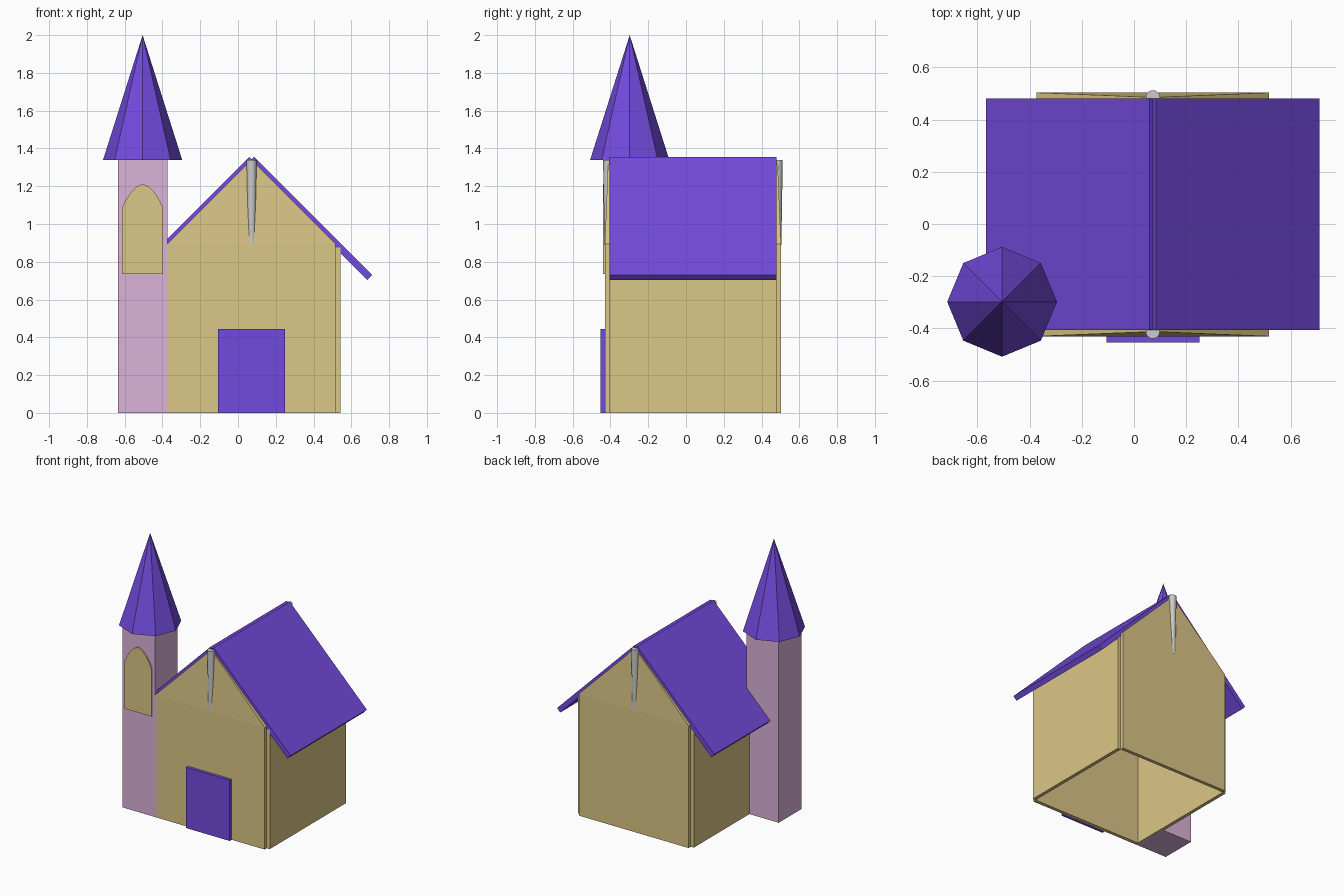
import bpy, bmesh
from math import pi, sin, cos

if "Cube" in bpy.data.objects:
    bpy.data.objects.remove(bpy.data.objects["Cube"])


def material(name, rgb):
    m = bpy.data.materials.new(name)
    m.diffuse_color = (*rgb, 1)
    m.use_nodes = True
    m.node_tree.nodes["Principled BSDF"].inputs["Base Color"].default_value = m.diffuse_color
    return m


PURPLE = material("purple", (0.17, 0.07, 0.72))
SAND = material("sand", (0.71, 0.57, 0.24))
PINK = material("pink", (0.71, 0.45, 0.70))


def finish(bm, name, mat):
    bmesh.ops.recalc_face_normals(bm, faces=bm.faces)
    me = bpy.data.meshes.new(name)
    bm.to_mesh(me)
    bm.free()
    ob = bpy.data.objects.new(name, me)
    bpy.context.collection.objects.link(ob)
    if mat:
        me.materials.append(mat)
    return ob


def prism(name, pts, y0, y1, mat, y_tip=None):
    """Extrude an x,z outline from y0 to y1; y_tip leans the last point at y0."""
    bm = bmesh.new()
    a = [bm.verts.new((x, y0, z)) for x, z in pts]
    b = [bm.verts.new((x, y1, z)) for x, z in pts]
    if y_tip is not None:
        a[-1].co.y = y_tip
    bm.faces.new(a)
    bm.faces.new(b)
    n = len(pts)
    for i in range(n):
        j = (i + 1) % n
        bm.faces.new((a[i], a[j], b[j], b[i]))
    return finish(bm, name, mat)


def box(name, x0, x1, y0, y1, z0, z1, mat):
    return prism(name, [(x0, z0), (x1, z0), (x1, z1), (x0, z1)], y0, y1, mat)


def cone(name, x, y, z0, z1, r0, r1, sides, mat):
    bpy.ops.mesh.primitive_cone_add(vertices=sides, radius1=r0, radius2=r1,
                                    depth=z1 - z0, location=(x, y, (z0 + z1) / 2))
    ob = bpy.context.object
    ob.name = name
    if mat:
        ob.data.materials.append(mat)
    return ob


CX = 0.072  # ridge line

# House walls, with slightly inward-leaning gables front and back
for side, outer, inner, tip in (("front", -0.43, -0.405, -0.412),
                                ("back", 0.503, 0.478, 0.485)):
    box(side + "_wall", -0.373, 0.517, outer, inner, 0, 0.895, SAND)
    prism(side + "_gable", [(-0.373, 0.895), (0.517, 0.895), (CX, 1.34)],
          outer, inner, SAND, tip)
    # Tapered grey post under the ridge
    post = cone(side + "_ridge_post", CX, tip, 0.89, 1.34, 0.02, 0.027, 16, None)
    bpy.ops.object.shade_smooth_by_angle()
box("left_wall", -0.398, -0.373, -0.405, 0.478, 0, 0.875, SAND)
box("right_wall", 0.517, 0.542, -0.405, 0.478, 0, 0.875, SAND)

# Roof slabs, mirrored about the ridge
for side, s in (("right", 1), ("left", -1)):
    outline = [(-0.012, 1.33), (0.013, 1.355), (0.638, 0.73), (0.613, 0.703)]
    prism(side + "_roof", [(CX + s * x, z) for x, z in outline],
          -0.405, 0.48, PURPLE)

# Door
box("door", -0.105, 0.25, -0.453, -0.43, 0, 0.445, PURPLE)

# Tower with pointed spire
TX, TY = -0.505, -0.298
box("tower", TX - 0.131, TX + 0.131, TY - 0.131, TY + 0.131, 0, 1.34, PINK)
cone("spire", TX, TY, 1.338, 2.0, 0.21, 0, 8, PURPLE)

# Pointed-arch window panel
half = [(0.109, 0.735), (0.109, 1.085), (0.09, 1.125), (0.065, 1.165), (0.032, 1.198)]
arch = [(TX + x, z) for x, z in half] + [(TX, 1.213)]
arch += [(TX - x, z) for x, z in reversed(half)]
prism("tower_window", arch, -0.439, -0.428, SAND)
